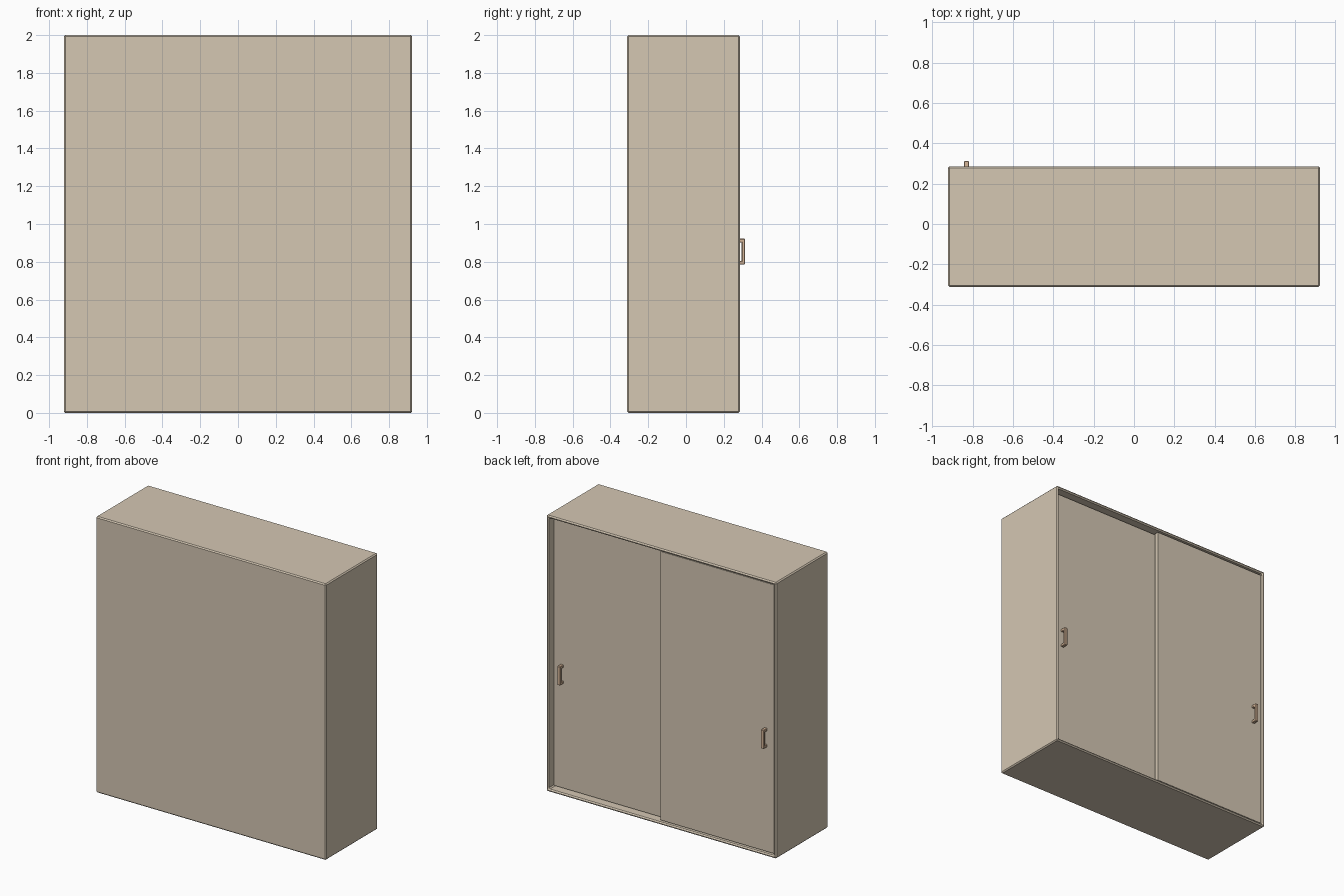
import bpy, bmesh
from mathutils import Vector

if "Cube" in bpy.data.objects:
    bpy.data.objects.remove(bpy.data.objects["Cube"])


def material(name, rgb):
    m = bpy.data.materials.new(name)
    m.diffuse_color = (*rgb, 1)
    m.use_nodes = True
    m.node_tree.nodes["Principled BSDF"].inputs["Base Color"].default_value = m.diffuse_color
    return m


BODY = material("beige_board", (0.66, 0.57, 0.45))
PULL = material("tan_handle", (0.66, 0.46, 0.31))


def finish(name, bm, mat, bevel):
    bmesh.ops.recalc_face_normals(bm, faces=bm.faces)
    me = bpy.data.meshes.new(name)
    bm.to_mesh(me)
    bm.free()
    me.materials.append(mat)
    ob = bpy.data.objects.new(name, me)
    bpy.context.collection.objects.link(ob)
    if bevel:
        mod = ob.modifiers.new("edge_bevel", "BEVEL")
        mod.width = bevel
        mod.segments = 1
        mod.limit_method = "ANGLE"
    return ob


def box(lo, hi):
    lo, hi = Vector(lo), Vector(hi)
    bm = bmesh.new()
    bmesh.ops.create_cube(bm, size=1)
    bmesh.ops.scale(bm, vec=hi - lo, verts=bm.verts)
    bmesh.ops.translate(bm, vec=(lo + hi) / 2, verts=bm.verts)
    return bm


# Carcass: a box with its +y face inset and pushed in to leave a hollow
W, Y0, Y1, H, T = 0.922, -0.312, 0.285, 2.0, 0.027
bm = box((-W, Y0, 0), (W, Y1, H))
bm.normal_update()
opening = max(bm.faces, key=lambda f: f.normal.y)
bmesh.ops.inset_region(bm, faces=[opening], thickness=T)
ext = bmesh.ops.extrude_discrete_faces(bm, faces=[opening])["faces"]
bmesh.ops.translate(bm, vec=(0, Y0 + T - Y1, 0), verts=ext[0].verts)
finish("cabinet_body", bm, BODY, 0.008)


def handle(name, x, y):
    # C-shaped pull: profile in the yz plane, extruded along x
    z0, z1, leg, out, bar = 0.785, 0.922, 0.02, 0.042, 0.017
    prof = [(0, z0), (out, z0), (out, z1), (0, z1), (0, z1 - leg),
            (out - bar, z1 - leg), (out - bar, z0 + leg), (0, z0 + leg)]
    bm = bmesh.new()
    face = bm.faces.new([bm.verts.new((x - 0.012, y + a, b)) for a, b in prof])
    ext = bmesh.ops.extrude_face_region(bm, geom=[face])["geom"]
    bmesh.ops.translate(bm, vec=(0.024, 0, 0),
                        verts=[v for v in ext if isinstance(v, bmesh.types.BMVert)])
    finish(name, bm, PULL, 0.003)


# Sliding doors on two tracks, each with its handle at the outer edge
inner = W - T
for name, x0, x1, face_y, hx in (("outer", -inner, 0.015, 0.27, -0.83),
                                 ("inner", -0.015, inner, 0.23, 0.83)):
    finish(name + "_sliding_door",
           box((x0, face_y - 0.03, T), (x1, face_y, H - T)), BODY, 0)
    handle(name + "_door_handle", hx, face_y)
